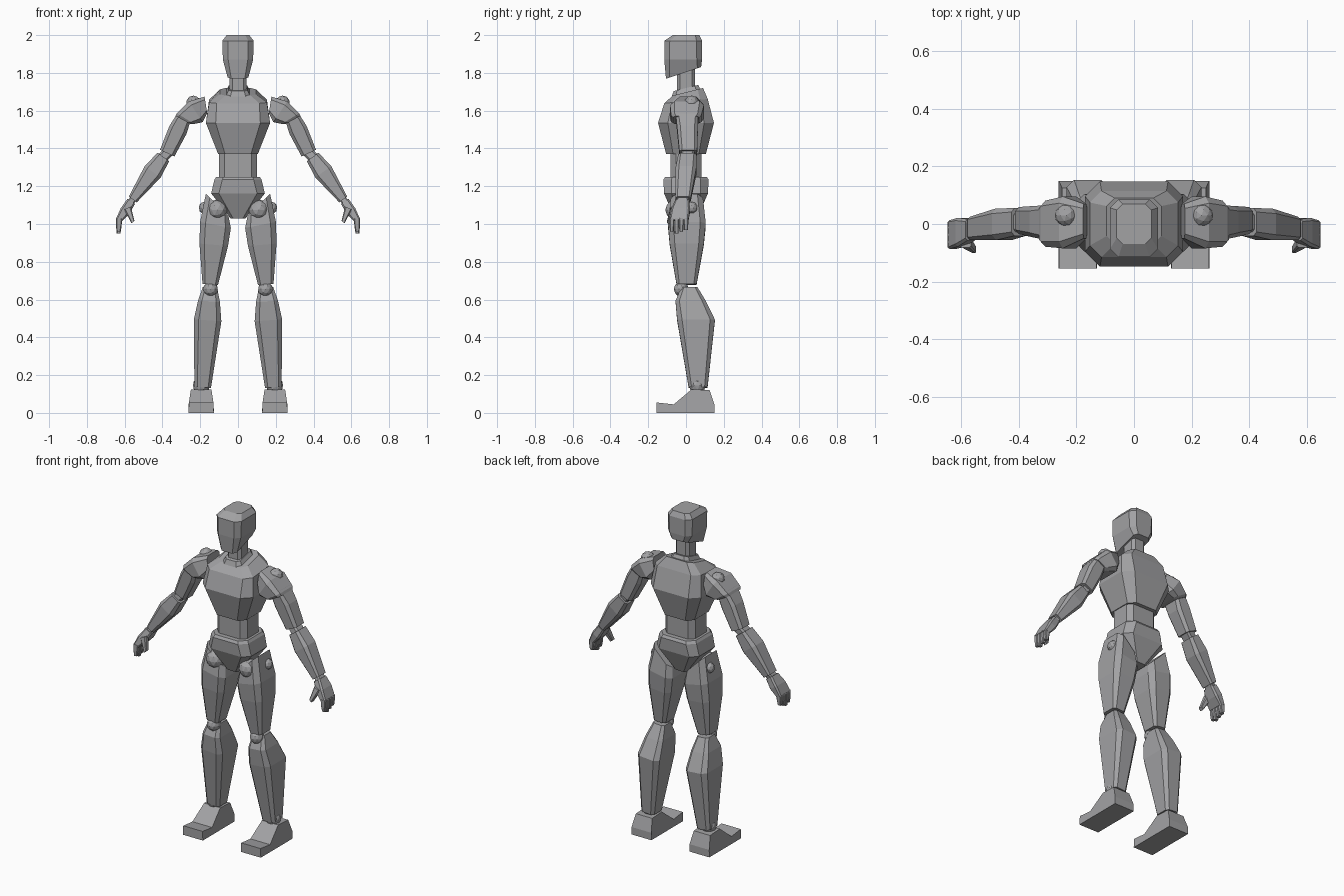
import bpy, bmesh
from math import atan2, cos, sin, radians
from mathutils import Vector

cube = bpy.data.objects.get("Cube")
if cube:
    bpy.data.objects.remove(cube, do_unlink=True)

grey = bpy.data.materials.new("plain_grey")
grey.use_nodes = True
colour = (.36, .36, .37, 1)
grey.diffuse_color = colour
grey.node_tree.nodes["Principled BSDF"].inputs["Base Color"].default_value = colour


def finish(name, bm, side):
    """Flip to the wanted side, fix the normals and link the object."""
    for vert in bm.verts:
        vert.co.x *= side
    bmesh.ops.recalc_face_normals(bm, faces=bm.faces[:])
    mesh = bpy.data.meshes.new(name)
    bm.to_mesh(mesh)
    bm.free()
    mesh.materials.append(grey)
    bpy.context.collection.objects.link(bpy.data.objects.new(name, mesh))


def bridge(bm, first, second):
    for i in range(len(first)):
        bm.faces.new((first[i - 1], first[i], second[i], second[i - 1]))


def at(along, width, depth, shift=0, turn=0, slope=0):
    """Cross-section: place along the bone, half sizes, shift back, extra turn, slope to the back."""
    return along, width, depth, shift, turn, slope


def loft(name, start, end, *sections, side=1):
    """Bevelled rectangles set square to the bone from start to end, joined into a solid."""
    bm = bmesh.new()
    bone = Vector(end) - Vector(start)
    rings = []
    for along, width, depth, shift, turn, slope in sections:
        centre = Vector(start) + bone * along + Vector((0, shift, 0))
        tilt = atan2(bone.x, -bone.z) + radians(turn)
        bevel = min(width, depth) * .35
        w, d = width - bevel, depth - bevel
        outline = [(-w, -depth), (w, -depth), (width, -d), (width, d),
                   (w, depth), (-w, depth), (-width, d), (-width, -d)]
        rings.append([bm.verts.new(centre + Vector((u * cos(tilt), y, u * sin(tilt) + y * slope)))
                      for u, y in outline])
    for upper, lower in zip(rings, rings[1:]):
        bridge(bm, upper, lower)
    bm.faces.new(rings[0])
    bm.faces.new(rings[-1])
    finish(name, bm, side)


def ball(name, centre, radius, side):
    bm = bmesh.new()
    bmesh.ops.create_icosphere(bm, subdivisions=2, radius=radius)
    bmesh.ops.translate(bm, verts=bm.verts[:], vec=Vector(centre))
    finish(name, bm, side)


# Head, neck and torso
loft("head", (0, 0, 2), (0, 0, 1.8),
     at(0, width=.06, depth=.07),
     at(.15, width=.083, depth=.1, shift=-.015),
     at(.65, width=.08, depth=.1, shift=-.015),
     at(1, width=.055, depth=.093, shift=-.013, slope=.33))
loft("neck", (0, 0, 1.84), (0, 0, 1.66),
     at(0, width=.045, depth=.048),
     at(1, width=.045, depth=.048))
loft("neck_base", (0, 0, 1.72), (0, 0, 1.66),
     at(0, width=.05, depth=.065, slope=.25),
     at(1, width=.08, depth=.09, slope=.25))
loft("chest", (0, 0, 1.7), (0, 0, 1.37),
     at(0, width=.095, depth=.08, shift=.01, slope=.25),
     at(.15, width=.153, depth=.115, slope=.1),
     at(.5, width=.17, depth=.148),
     at(1, width=.105, depth=.105))
loft("abdomen", (0, 0, 1.4), (0, 0, 1.2),
     at(0, width=.1, depth=.082),
     at(1, width=.1, depth=.082))
loft("pelvis", (0, 0, 1.25), (0, 0, 1.03),
     at(0, width=.115, depth=.11),
     at(.07, width=.125, depth=.12),
     at(.4, width=.142, depth=.116),
     at(1, width=.04, depth=.06))

# Skeleton points of the left side
arm_top, arm_end = Vector((.28, .005, 1.58)), Vector((.375, .012, 1.375))
forearm_top, forearm_end = Vector((.395, .007, 1.355)), Vector((.557, -.015, 1.13))
palm_top, palm_end = Vector((.565, -.02, 1.12)), Vector((.63, -.037, 1.02))
hip, knee = Vector((.11, .005, 1.1)), Vector((.147, .003, .68))
shin_top, ankle = Vector((.148, .018, .665)), Vector((.187, .064, .135))

for label, side in (("left", 1), ("right", -1)):
    def part(name, start, end, *sections):
        loft(f"{label}_{name}", start, end, *sections, side=side)

    def joint(name, centre, radius):
        ball(f"{label}_{name}", centre, radius, side)

    # Shoulder and arm
    part("shoulder", (.17, .01, 1.63), (.29, 0, 1.55),
         at(0, width=.045, depth=.06, turn=25),
         at(.45, width=.066, depth=.09),
         at(.9, width=.054, depth=.08, turn=-25),
         at(1, width=.046, depth=.07, turn=-28))
    joint("shoulder_joint", (.235, .03, 1.64), .04)
    part("upper_arm", arm_top, arm_end,
         at(0, width=.038, depth=.06),
         at(.4, width=.05, depth=.055),
         at(1, width=.042, depth=.047))
    part("elbow", arm_end, forearm_top,
         at(-1, width=.028, depth=.035),
         at(2, width=.028, depth=.035))
    part("forearm", forearm_top, forearm_end,
         at(0, width=.038, depth=.048),
         at(.35, width=.052, depth=.055),
         at(1, width=.026, depth=.04))
    part("wrist", forearm_end, palm_top,
         at(-1, width=.018, depth=.03),
         at(2, width=.018, depth=.03))

    # Hand
    part("palm", palm_top, palm_end,
         at(0, width=.024, depth=.037),
         at(.5, width=.027, depth=.05),
         at(1, width=.018, depth=.05, turn=-18))
    for i in range(4):
        y = -.075 + .025 * i
        part(f"finger_{i + 1}", (.63, y, 1.03), (.632, y, .95 + .01 * abs(i - 1)),
             at(0, width=.016, depth=.012),
             at(.5, width=.015, depth=.012),
             at(1, width=.01, depth=.01, turn=-8))
    part("thumb", (.585, -.062, 1.085), (.556, -.088, 1.01),
         at(0, width=.02, depth=.02),
         at(1, width=.01, depth=.013, turn=-20))

    # Hip and leg
    joint("hip_joint", (.11, -.055, 1.075), .055)
    joint("outer_hip_joint", (.175, .03, 1.085), .033)
    part("thigh", hip, knee,
         at(0, width=.085, depth=.085, turn=40),
         at(.25, width=.083, depth=.1, turn=6),
         at(.5, width=.076, depth=.09),
         at(1, width=.041, depth=.053))
    joint("knee_joint", (.145, -.025, .655), .04)
    part("shin", shin_top, ankle,
         at(0, width=.038, depth=.042),
         at(.14, width=.058, depth=.08),
         at(.33, width=.073, depth=.1, shift=.02),
         at(1, width=.044, depth=.05))
    joint("ankle_joint", (.195, .06, .145), .045)

    # Foot: side outline bridged across its width, pinched in towards the top
    bm = bmesh.new()
    outline = [(-.155, 0), (.15, 0), (.15, .045), (.125, .12),
               (.03, .125), (-.065, .045), (-.155, .055)]
    walls = [[bm.verts.new((.195 + edge * (.067 - .15 * max(0, z - .04)), y, z))
              for y, z in outline] for edge in (-1, 1)]
    for wall in walls:
        bm.faces.new(wall)
    bridge(bm, *walls)
    finish(f"{label}_foot", bm, side)
